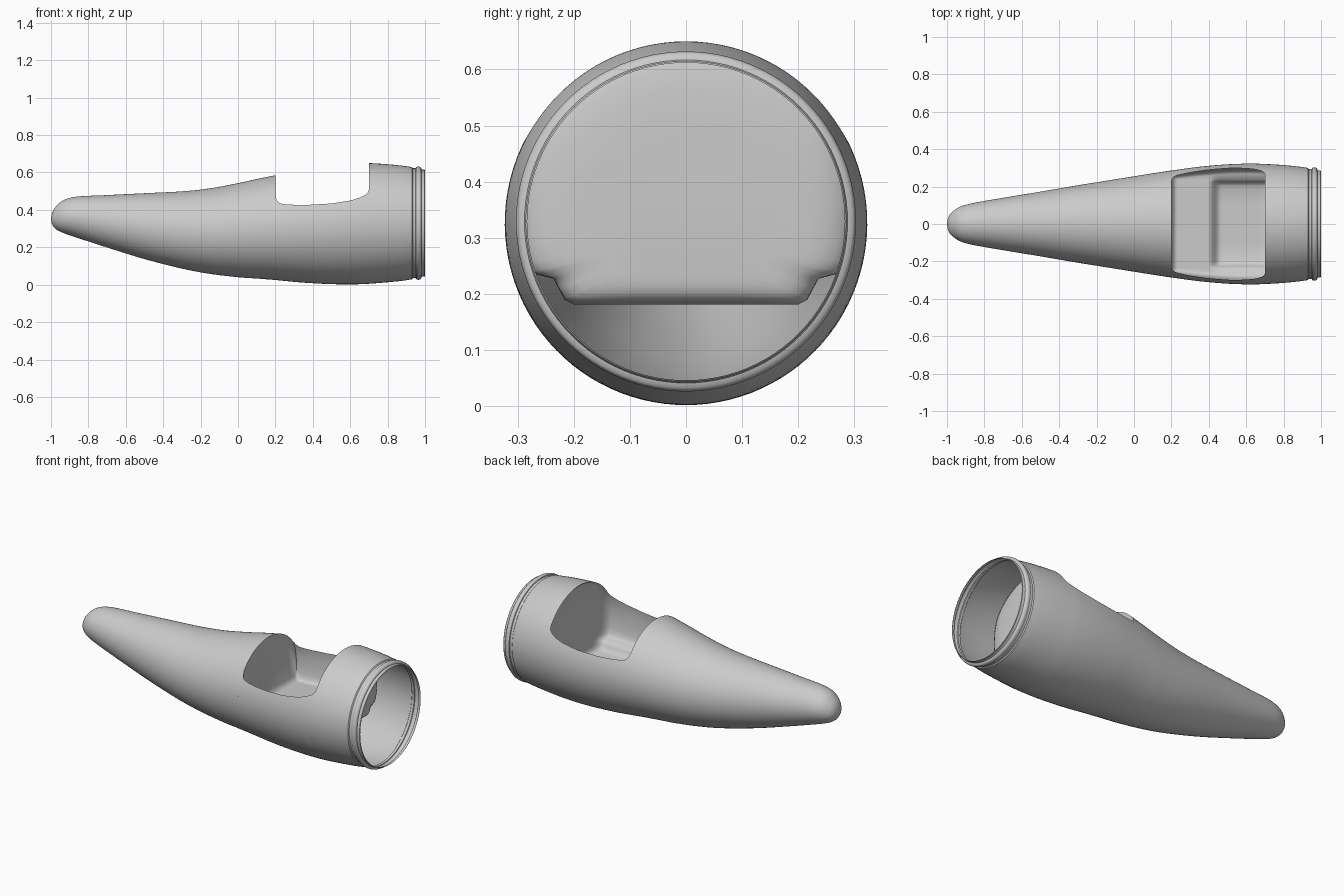
import bpy, bmesh, math

if "Cube" in bpy.data.objects:
    bpy.data.objects.remove(bpy.data.objects["Cube"])

N = 96
# hull stations: x, top z, bottom z, half width
ST = [(-1.0, .352, .348, .002), (-.992, .388, .318, .038), (-.97, .422, .294, .066),
      (-.93, .453, .275, .092), (-.86, .471, .251, .112), (-.7, .479, .199, .14),
      (-.5, .489, .137, .173), (-.3, .499, .086, .207), (-.15, .515, .058, .231),
      (0, .543, .040, .255), (.1, .565, .033, .271), (.2, .585, .025, .286),
      (.35, .615, .011, .306), (.5, .638, .003, .319), (.62, .649, .002, .323),
      (.7, .650, .005, .321), (.8, .644, .013, .315), (.88, .636, .021, .307), (.93, .629, .029, .300)]
I_FRONT, I_BACK, I_END = 11, 15, 18
RIM = [(.2, .475), (.205, .452), (.22, .436), (.25, .430), (.3, .427), (.38, .427), (.5, .434),
       (.6, .45), (.65, .465), (.68, .48), (.695, .493), (.7, .51)]
LEDGE = [(.2, .265), (.21, .245), (.225, .235), (.7, .235)]
PIT = [(.4, 0), (.415, .008), (.43, .028), (.445, .046), (.46, .054), (.68, .054), (.7, .05)]


def station(t):
    # smooth spline through the hull stations
    i = min(int(t), I_END - 1)
    u = t - i
    p = [ST[max(0, min(I_END, i + k))] for k in (-1, 0, 1, 2)]
    return [.5 * (2*b + (c-a)*u + (2*a-5*b+4*c-d)*u*u + (3*b-a-3*c+d)*u**3)
            for a, b, c, d in zip(*p)]


def lerp(table, x):
    for (a, p), (b, q) in zip(table, table[1:]):
        if x <= b:
            return p + (q - p) * max(0, x - a) / (b - a)
    return table[-1][1]


def arc(s, a0, a1, n):
    x, top, bot, w = s
    zc, h = (top + bot) / 2, (top - bot) / 2
    return [(x, w * math.cos(a0 + (a1-a0)*k/n), zc + h * math.sin(a0 + (a1-a0)*k/n))
            for k in range(n + 1)]


def hull_y(s, z):
    x, top, bot, w = s
    return w * math.sqrt(1 - ((2 * z - top - bot) / (top - bot)) ** 2)


def rim_angle(s):
    x, top, bot, w = s
    return math.asin((lerp(RIM, x) - (top + bot) / 2) / ((top - bot) / 2))


def make(name, grids, caps=(), angle=40):
    bm = bmesh.new()
    for rows in grids:
        v = [[bm.verts.new(p) for p in r] for r in rows]
        for a, b in zip(v, v[1:]):
            for k in range(len(a) - 1):
                bm.faces.new((a[k], a[k+1], b[k+1], b[k]))
    for c in caps:
        bm.faces.new([bm.verts.new(p) for p in c])
    bmesh.ops.remove_doubles(bm, verts=bm.verts, dist=.0002)
    bmesh.ops.recalc_face_normals(bm, faces=bm.faces)
    me = bpy.data.meshes.new(name)
    bm.to_mesh(me)
    bm.free()
    ob = bpy.data.objects.new(name, me)
    bpy.context.collection.objects.link(ob)
    bpy.context.view_layer.objects.active = ob
    ob.select_set(True)
    bpy.ops.object.shade_smooth_by_angle(angle=math.radians(angle))
    ob.select_set(False)
    return ob


def span(a, b, n):
    return [station(a + (b - a) * k / n) for k in range(n + 1)]


# nose and aft body: full rings
full = lambda s: arc(s, 0, 2 * math.pi, N)
make("nose_shell", [[full(s) for s in span(0, I_FRONT, 66)]])
make("aft_shell", [[full(s) for s in span(I_BACK, I_END, 15)]])

# cockpit section: rings open at the top above the rim
mid = span(I_FRONT, I_BACK, 80)
make("cockpit_shell", [[arc(s, rim_angle(s), -math.pi - rim_angle(s), 64) for s in mid]])


# cockpit tub: walls close to the hull, front floor and a lower narrow seat pit
def tub_row(s):
    x = s[0]
    zr, zl, d = lerp(RIM, x), lerp(LEDGE, x), lerp(PIT, x)
    half = [(hull_y(s, zr), zr)]
    for f, k in ((.985, .9), (.955, .7), (.93, .45), (.92, .2), (.91, .08), (.89, .02), (.86, 0)):
        z = zl + k * (zr - zl)
        half.append((f * hull_y(s, z), z))
    half += [(.236, zl - .15 * d), (.226, zl - .5 * d), (.216, zl - .85 * d), (.2, zl - d), (.1, zl - d)]
    return [(x, y, z) for y, z in half] + [(x, -y, z) for y, z in reversed(half)]


# bulkheads close the tub up to the hull arch
def bulkhead(s):
    a = rim_angle(s)
    return tub_row(s) + arc(s, math.pi - a, a, 32)[1:]


# the back one bulges under the rear hull with a soft edge
back = bulkhead(mid[-1])
dome = [[(.7 + dx, y * f, .3 + (z - .3) * g) for x, y, z in back]
        for dx, f, g in ((0, 1, 1), (.01, .975, .98), (.02, .92, .94), (.027, .85, .86),
                         (.031, .75, .75), (.033, .6, .6))]
make("cockpit_tub", [[tub_row(s) for s in mid], dome], [bulkhead(mid[0])[:-1], dome[-1][:-1]], 50)

# joint collar with a raised bead at the open end
PROFILE = [(.93, .300), (.935, .294), (.95, .294), (.952, .299), (.958, .302), (.966, .303),
           (.974, .301), (.979, .297), (.981, .288), (.985, .286), (.997, .286), (1, .283)]
make("end_collar", [[arc((x, .329 + r, .329 - r, r), 0, 2 * math.pi, N) for x, r in PROFILE]])
